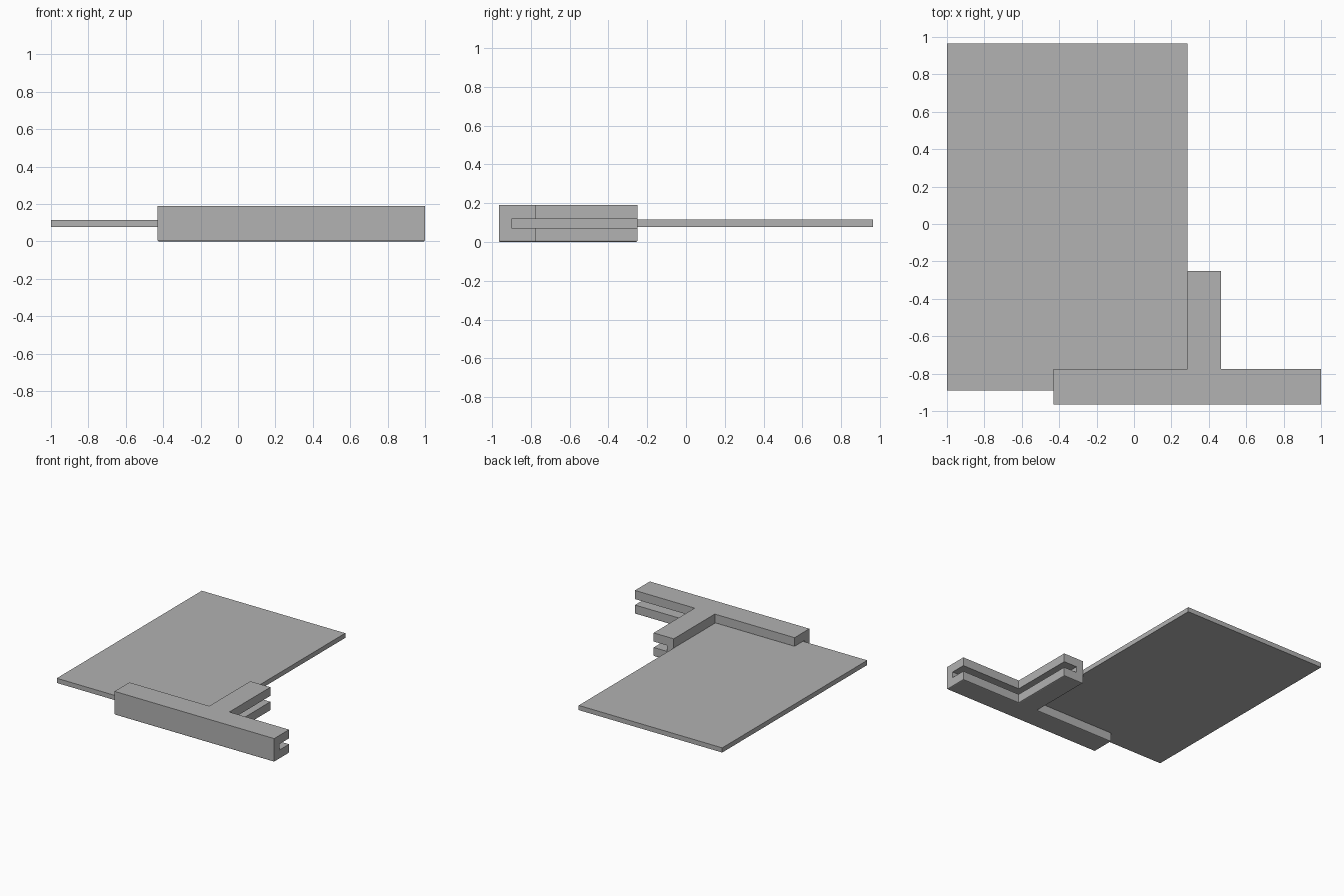
import bpy
import bmesh

if "Cube" in bpy.data.objects:
    bpy.data.objects.remove(bpy.data.objects["Cube"])

grey = bpy.data.materials.new("plain_grey")
grey.diffuse_color = (0.445, 0.445, 0.445, 1)
grey.use_nodes = True
grey.node_tree.nodes["Principled BSDF"].inputs["Base Color"].default_value = grey.diffuse_color


def prism(name, outline, z0, z1, bottom_bevel=0.0):
    """Extrude a counter-clockwise outline from z0 to z1."""
    bm = bmesh.new()
    base = bm.faces.new([bm.verts.new((x, y, z0)) for x, y in outline])
    top = bmesh.ops.extrude_face_region(bm, geom=[base])["geom"]
    for v in top:
        if isinstance(v, bmesh.types.BMVert):
            v.co.z = z1
    # the base face may be dropped by the extrusion, so close it if needed
    rim = [e for e in bm.edges if e.is_boundary]
    if rim:
        bmesh.ops.holes_fill(bm, edges=rim)
    bmesh.ops.recalc_face_normals(bm, faces=bm.faces)
    if bottom_bevel:
        low = [e for e in bm.edges if all(abs(v.co.z - z0) < 1e-6 for v in e.verts)]
        bmesh.ops.bevel(bm, geom=low, offset=bottom_bevel, segments=2,
                        profile=0.5, affect='EDGES')
    mesh = bpy.data.meshes.new(name)
    bm.to_mesh(mesh)
    bm.free()
    mesh.materials.append(grey)
    obj = bpy.data.objects.new(name, mesh)
    bpy.context.collection.objects.link(obj)
    return obj


def rect(x0, y0, x1, y1):
    return [(x0, y0), (x1, y0), (x1, y1), (x0, y1)]


# Thin flat panel seated in the left slot
prism("panel", rect(-1.0, -0.89, 0.285, 0.965), 0.077, 0.115)

# T-shaped edge connector: long bar with a stem
connector = prism("connector", [
    (-0.43, -0.965), (1.0, -0.965), (1.0, -0.775), (0.465, -0.775),
    (0.465, -0.25), (0.285, -0.25), (0.285, -0.775), (-0.43, -0.775),
], 0.0, 0.19, bottom_bevel=0.008)

# Slots: straight one for the panel, L-shaped one on the free side
slots = {
    "left_slot_cutter": rect(-0.6, -0.9, 0.287, -0.7),
    "right_slot_cutter": [(0.345, -0.9), (1.1, -0.9), (1.1, -0.7),
                          (0.6, -0.7), (0.6, -0.15), (0.345, -0.15)],
}
for name, outline in slots.items():
    cutter = prism(name, outline, 0.072, 0.12)
    cutter.hide_render = True
    cutter.hide_viewport = True
    cut = connector.modifiers.new(name, 'BOOLEAN')
    cut.operation = 'DIFFERENCE'
    cut.solver = 'EXACT'
    cut.object = cutter
